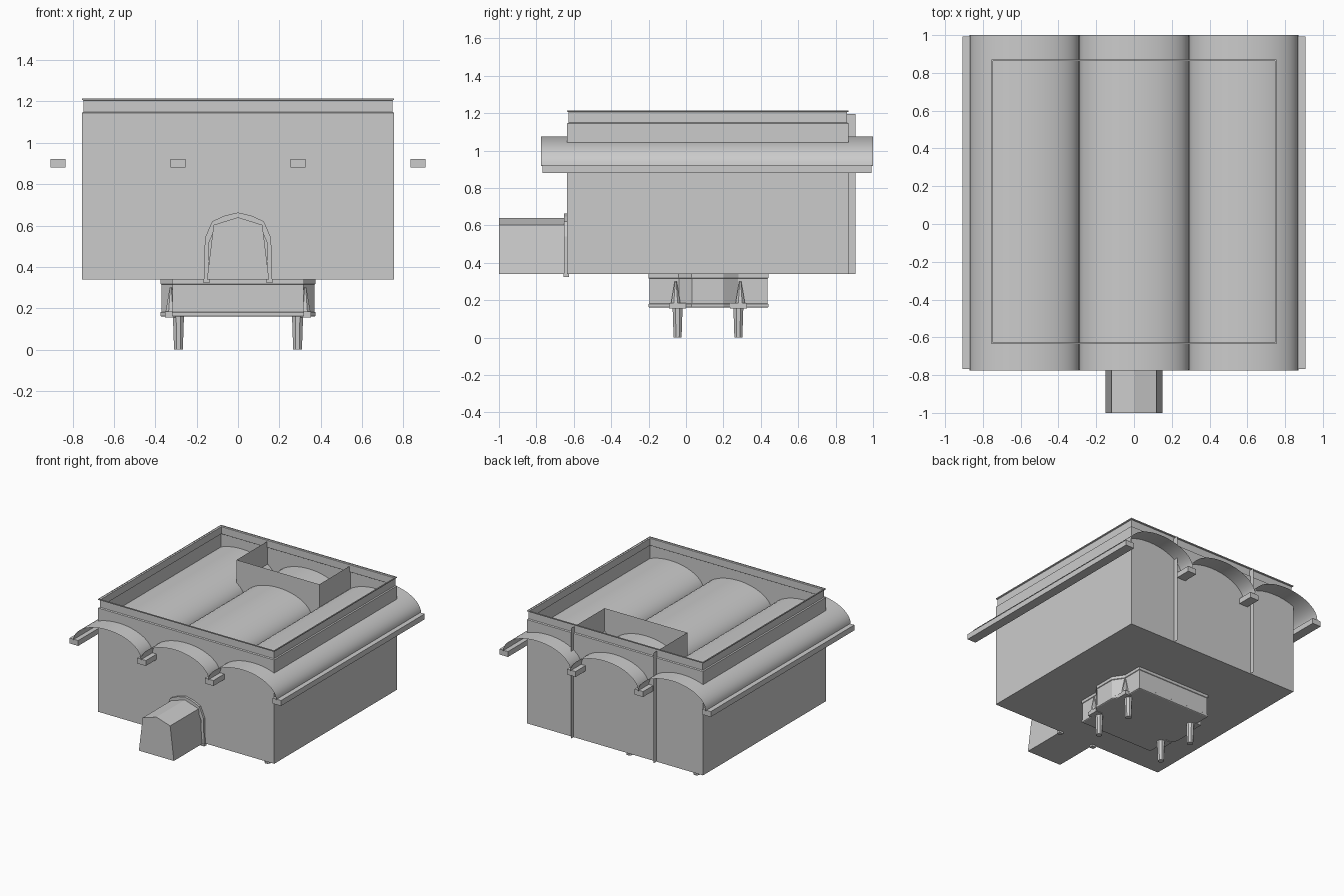
import bpy, bmesh, math

if "Cube" in bpy.data.objects:
    bpy.data.objects.remove(bpy.data.objects["Cube"], do_unlink=True)

mat = bpy.data.materials.new("light_grey")
mat.use_nodes = True
grey = (0.6, 0.6, 0.6, 1)
mat.diffuse_color = grey
mat.node_tree.nodes["Principled BSDF"].inputs["Base Color"].default_value = grey


def finish(name, bm, smooth=False, recalc=True):
    if recalc:
        bmesh.ops.recalc_face_normals(bm, faces=bm.faces)
    for f in bm.faces:
        f.smooth = smooth
    me = bpy.data.meshes.new(name)
    bm.to_mesh(me)
    bm.free()
    me.materials.append(mat)
    ob = bpy.data.objects.new(name, me)
    bpy.context.collection.objects.link(ob)
    return ob


def loft(name, rings, closed=True, cap_start=False, cap_end=False, smooth=False):
    """Skin matching rings of points, with optional end caps."""
    bm = bmesh.new()
    vs = [[bm.verts.new(p) for p in r] for r in rings]
    n = len(vs[0])
    for a, b in zip(vs, vs[1:]):
        for i in range(n if closed else n - 1):
            j = (i + 1) % n
            bm.faces.new((a[i], a[j], b[j], b[i]))
    if cap_start:
        bm.faces.new(vs[0][::-1])
    if cap_end:
        bm.faces.new(vs[-1])
    return finish(name, bm, smooth)


def box(name, x, y, z):
    ring = lambda h: [(x[0], y[0], h), (x[1], y[0], h), (x[1], y[1], h), (x[0], y[1], h)]
    return loft(name, [ring(z[0]), ring(z[1])], True, True, True)


def cone(name, x, y, z0, z1, r0, r1, sides=8):
    ring = lambda h, r: [(x + r * math.cos((k + .5) * math.tau / sides),
                          y + r * math.sin((k + .5) * math.tau / sides), h)
                         for k in range(sides)]
    return loft(name, [ring(z0, r0), ring(z1, r1)], True, True, True)


# Main walls, floor and stepped parapet: thin shell open at the top
def wall_ring(inset, z):
    x, y0, y1 = .755 - inset, -.635 + inset, .87 - inset
    return [(-x, y0, z), (x, y0, z), (x, y1, z), (-x, y1, z)]


loft("walls", [wall_ring(*p) for p in
               ((0, .34), (0, 1.145), (.008, 1.15), (.008, 1.205), (0, 1.208), (0, 1.215), (.008, 1.215))],
     cap_start=True)


# Three thin barrel vaults on four beams
def arc(cx, y, steps=24):
    return [(cx - .29 * math.cos(math.pi * k / steps), y,
             .918 + .157 * math.sin(math.pi * k / steps)) for k in range(steps + 1)]


for i, side in enumerate(("right", "middle", "left")):
    cx = (i - 1) * .58
    loft(f"vault_{side}", [arc(cx, 1), arc(cx, -.775)], closed=False, smooth=True)
for i in range(4):
    cx = -.87 + i * .58
    box(f"vault_beam_{i + 1}", (cx - .037, cx + .037), (-.768, .992), (.88, .922))

# Thin three-sided enclosure passing through the back wall
plan = [(-.355, .905), (-.355, .49), (.355, .49), (.355, .905)]
loft("rear_enclosure", [[(x, y, z) for x, y in plan] for z in (.34, 1.195)], closed=False)

# Front entrance tunnel
tunnel = [(-.15, .34), (-.118, .603), (0, .64), (.118, .603), (.15, .34)]
loft("entrance_tunnel", [[(x, y, z) for x, z in tunnel] for y in (-1, -.63)],
     cap_start=True, cap_end=True)

# Arched frame around the tunnel, with small feet
half = [(.165, .33), (.16, .54), (.125, .62), (.065, .648)]
outer = [(-x, z) for x, z in half] + [(0, .663)] + half[::-1]
inner = [(x * .87, .34 + (z - .34) * .9) for x, z in outer]
loop = outer + inner[::-1]
loft("entrance_arch", [[(x, y, z) for x, z in loop] for y in (-.652, -.63)],
     cap_start=True, cap_end=True)
for s, side in ((-1, "right"), (1, "left")):
    box(f"arch_foot_{side}", sorted((s * .135, s * .169)), (-.655, -.625), (.325, .342))

# Underslung base with bulged sides and a recessed middle band
edge = [(.32, -.2), (.32, -.04), (.375, .03), (.375, .2), (.32, .28), (.32, .44)]
base_plan = edge + [(-x, y) for x, y in edge[::-1]]


def base_ring(scale, z):
    return [(x * scale, .12 + (y - .12) * scale, z) for x, y in base_plan]


loft("base", [base_ring(*p) for p in
              ((.985, .16), (1, .163), (1, .18), (.988, .183),
               (.988, .315), (1, .318), (1, .341))], cap_start=True, cap_end=True)

# Four tapered legs, each with a side bracket and a spike
for sx, side in ((-1, "right"), (1, "left")):
    for y, end in ((-.045, "front"), (.28, "back")):
        tag = f"{end}_{side}"
        cone(f"leg_{tag}", sx * .288, y, 0, .165, .023, .029)
        box(f"leg_bracket_{tag}", sorted((sx * .3, sx * .352)), (y - .045, y + .045), (.155, .185))
        cone(f"leg_spike_{tag}", sx * .325, y + .01 * (1 if y > 0 else -1), .185, .3, .027, .006)
